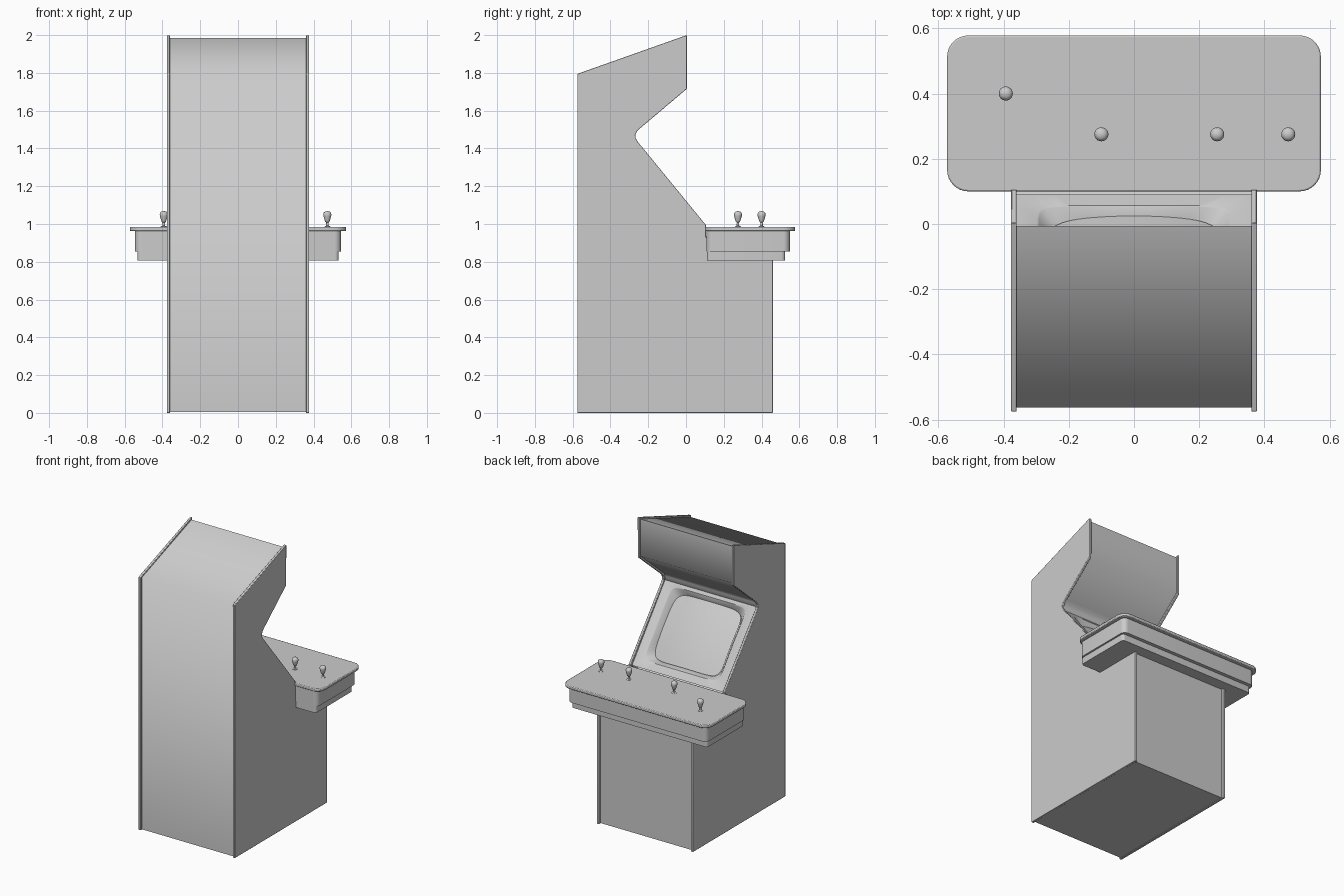
import bpy, bmesh, math
from mathutils import Vector

if "Cube" in bpy.data.objects:
    bpy.data.objects.remove(bpy.data.objects["Cube"], do_unlink=True)

grey = bpy.data.materials.new("plain_grey")
grey.use_nodes = True
grey.diffuse_color = (0.6, 0.6, 0.6, 1)
grey.node_tree.nodes["Principled BSDF"].inputs["Base Color"].default_value = (0.6, 0.6, 0.6, 1)


def finish(name, bm, angle=35, bevel=0, recalc=True):
    """Turn a bmesh into a shaded object."""
    if recalc:
        bmesh.ops.recalc_face_normals(bm, faces=bm.faces)
    mesh = bpy.data.meshes.new(name)
    bm.to_mesh(mesh)
    bm.free()
    mesh.materials.append(grey)
    ob = bpy.data.objects.new(name, mesh)
    bpy.context.collection.objects.link(ob)
    if bevel:
        mod = ob.modifiers.new("soft_edge", 'BEVEL')
        mod.width, mod.segments = bevel, 2
        mod.limit_method, mod.angle_limit = 'ANGLE', math.radians(40)
    bpy.ops.object.select_all(action='DESELECT')
    ob.select_set(True)
    bpy.context.view_layer.objects.active = ob
    bpy.ops.object.shade_smooth_by_angle(angle=math.radians(angle))
    return ob


def prism(name, points, offset, **kw):
    """Extrude a flat outline by an offset."""
    bm = bmesh.new()
    face = bm.faces.new([bm.verts.new(p) for p in points])
    ext = bmesh.ops.extrude_face_region(bm, geom=[face])
    moved = [v for v in ext["geom"] if isinstance(v, bmesh.types.BMVert)]
    bmesh.ops.translate(bm, verts=moved, vec=offset)
    return finish(name, bm, **kw)


def loft(name, rings, cap=False, **kw):
    """Bridge matching closed rings of points."""
    bm = bmesh.new()
    loops = [[bm.verts.new(p) for p in ring] for ring in rings]
    n = len(loops[0])
    for a, b in zip(loops, loops[1:]):
        for i in range(n):
            j = (i + 1) % n
            bm.faces.new((a[i], a[j], b[j], b[i]))
    if cap:
        bm.faces.new(loops[-1])
    return finish(name, bm, recalc=False, **kw)


# Side panels: one silhouette, placed on both sides
side = [(-0.575, 0), (0.46, 0), (0.46, 0.88), (0.105, 0.93), (0.105, 0.995),
        (-0.255, 1.435), (-0.266, 1.453), (-0.268, 1.472), (-0.258, 1.492),
        (-0.245, 1.505), (0.004, 1.715), (0.004, 2.0), (-0.575, 1.795)]
for label, x in (("left", 0.36), ("right", -0.377)):
    prism(label + "_side_panel", [(x, y, z) for y, z in side], (0.017, 0, 0), bevel=0.003)

# Cabinet body, set back from the panel edges and hollow behind the bezel
body = [(-0.562, 0.004), (0.445, 0.004), (0.445, 0.9), (0.035, 0.94),
        (-0.335, 1.406), (-0.28, 1.45), (-0.281, 1.475), (-0.27, 1.498),
        (-0.25, 1.517), (-0.006, 1.722), (-0.006, 1.985), (-0.562, 1.788)]
prism("cabinet_body", [(-0.361, y, z) for y, z in body], (0.722, 0, 0), angle=75)

# Sloping screen frame of reference
low, high = Vector((0, 0.09, 0.985)), Vector((0, -0.28, 1.45))
up = (high - low).normalized()
out = Vector((1, 0, 0)).cross(up)
out = out if out.y > 0 else -out
SIDES = 96


def on_slope(x, v, depth):
    return low + Vector((x, 0, 0)) + up * v - out * depth


def rounded(w, h, power):
    """Rounded rectangle in the plane; power 0 gives square corners."""
    pts = []
    for i in range(SIDES):
        c, s = math.cos(math.tau * i / SIDES), math.sin(math.tau * i / SIDES)
        r = max(abs(c), abs(s)) if not power else (abs(c)**power + abs(s)**power)**(1 / power)
        pts.append((-w * c / r, h * s / r))
    return pts


def tube_depth(x, v):
    return 0.003 + 0.4 * x * x + 0.3 * v * v


def ring(w, h, power, mid, depth):
    return [on_slope(x, mid + v, depth(x, v)) for x, v in rounded(w, h, power)]


MID = 0.312
length = (high - low).length

# Bezel: flat surround, then a dished slope down to the tube
loft("screen_bezel", [
    ring(0.361, length / 2, 0, length / 2, lambda x, v: 0),
    ring(0.297, 0.258, 14, MID, lambda x, v: 0),
    ring(0.292, 0.254, 13, MID, lambda x, v: 0.003),
    ring(0.268, 0.234, 8, MID, lambda x, v: tube_depth(x, v) + 0.002),
    ring(0.262, 0.229, 7, MID, lambda x, v: tube_depth(x, v) + 0.012)])

# Bulging picture tube
loft("screen", [ring(0.264 * k, 0.231 * k, 7, MID, tube_depth)
                for k in (1, 0.85, 0.7, 0.55, 0.4, 0.25, 0.1, 0.02)], cap=True)


# Control deck: three stacked rounded slabs
def slab(name, half_w, y0, y1, z0, z1, radius, bevel):
    pts = []
    for quarter, (sx, sy) in enumerate(((1, 1), (-1, 1), (-1, -1), (1, -1))):
        cx = sx * (half_w - radius)
        cy = (y1 - radius) if sy > 0 else (y0 + radius)
        for k in range(9):
            a = math.pi / 2 * (quarter + k / 8)
            pts.append((cx + radius * math.cos(a), cy + radius * math.sin(a), z0))
    prism(name, pts, (0, 0, z1 - z0), bevel=bevel)


slab("deck_top", 0.573, 0.1, 0.578, 0.963, 0.985, 0.065, 0.005)
slab("deck_box", 0.545, 0.108, 0.55, 0.855, 0.964, 0.035, 0)
slab("deck_base", 0.533, 0.11, 0.525, 0.808, 0.856, 0.02, 0)

# Joysticks: turned profile of collar, shaft and pear-shaped grip
stick = [(0.016, 0.982), (0.016, 0.987), (0.007, 0.991), (0.006, 1.008),
         (0.011, 1.011), (0.014, 1.02), (0.020, 1.04), (0.0215, 1.05),
         (0.019, 1.06), (0.012, 1.066), (0.003, 1.068)]
spots = [(-0.393, 0.4), (-0.1, 0.275), (0.255, 0.275), (0.473, 0.275)]
for number, (x, y) in enumerate(spots, 1):
    turn = [math.tau * i / 24 for i in range(24)]
    loft("joystick_%d" % number,
         [[(x + r * math.cos(a), y + r * math.sin(a), z) for a in turn] for r, z in stick],
         cap=True, angle=50)
